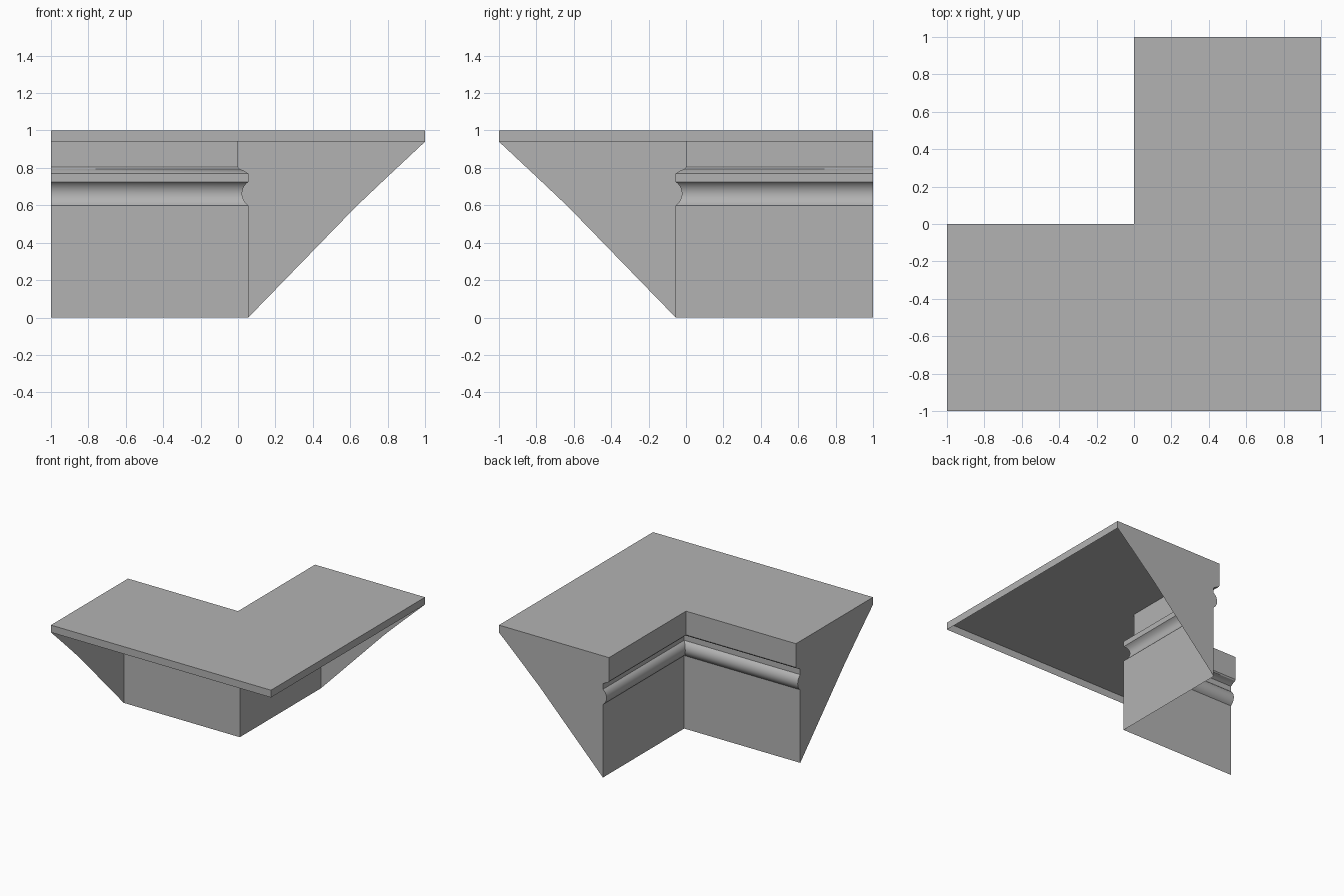
import bpy
import math

cube = bpy.data.objects.get("Cube")
if cube:
    bpy.data.objects.remove(cube)

grey = bpy.data.materials.new("plain grey")
grey.use_nodes = True
colour = (0.45, 0.45, 0.45, 1)
grey.diffuse_color = colour
grey.node_tree.nodes["Principled BSDF"].inputs["Base Color"].default_value = colour


def make_part(name, verts, faces, smooth=False):
    mesh = bpy.data.meshes.new(name)
    mesh.from_pydata(verts, [], faces)
    mesh.materials.append(grey)
    obj = bpy.data.objects.new(name, mesh)
    bpy.context.collection.objects.link(obj)
    if smooth:
        bpy.ops.object.select_all(action="DESELECT")
        obj.select_set(True)
        bpy.context.view_layer.objects.active = obj
        bpy.ops.object.shade_smooth_by_angle(angle=math.radians(30))
    return obj


# Moulding profile from top to bottom: (setback, height)
STEP, RIM = 0.055, 0.94
profile = [(0, 1), (0, 0.805), (0.007, 0.795), (0.03, 0.786), (STEP, 0.77)]

# Round bead, a circular arc bulging forward from the lower wall face
half, bulge, segments = 0.0625, 0.033, 12
radius = (half ** 2 + bulge ** 2) / (2 * bulge)
sweep = math.asin(half / radius)
for i in range(segments + 1):
    a = sweep * (1 - 2 * i / segments)
    profile.append((STEP - bulge + radius * (1 - math.cos(a)),
                    0.6625 + radius * math.sin(a)))
profile.append((STEP, 0))

# Moulded wall: the profile swept around the inner corner
n = len(profile)
verts = [(-1, -d, z) for d, z in profile]
verts += [(d, -d, z) for d, z in profile]
verts += [(d, 1, z) for d, z in profile]
faces = [(r * n + i, r * n + n + i, r * n + n + i + 1, r * n + i + 1)
         for r in range(2) for i in range(n - 1)]
make_part("moulded_wall", verts, faces, smooth=True)

# End panels: the wall profile closed by the sloping lower edge
outline = profile + [(0.63, 0.592), (0.802, 0.755), (1, RIM), (1, 1)]
order = list(range(len(outline)))
make_part("right_end_panel", [(-1, -d, z) for d, z in outline], [order])
make_part("back_end_panel", [(d, 1, z) for d, z in outline], [order[::-1]])

# L-shaped top sheet
plan = [(-1, -1), (1, -1), (1, 1), (0, 1), (0, 0), (-1, 0)]
make_part("top_panel", [(x, y, 1) for x, y in plan], [range(len(plan))])

# Shallow rim hanging from the two outer edges
rim = [(x, y, z) for z in (RIM, 1) for x, y in plan[:3]]
make_part("outer_rim", rim, [(i, i + 1, i + 4, i + 3) for i in range(2)])
